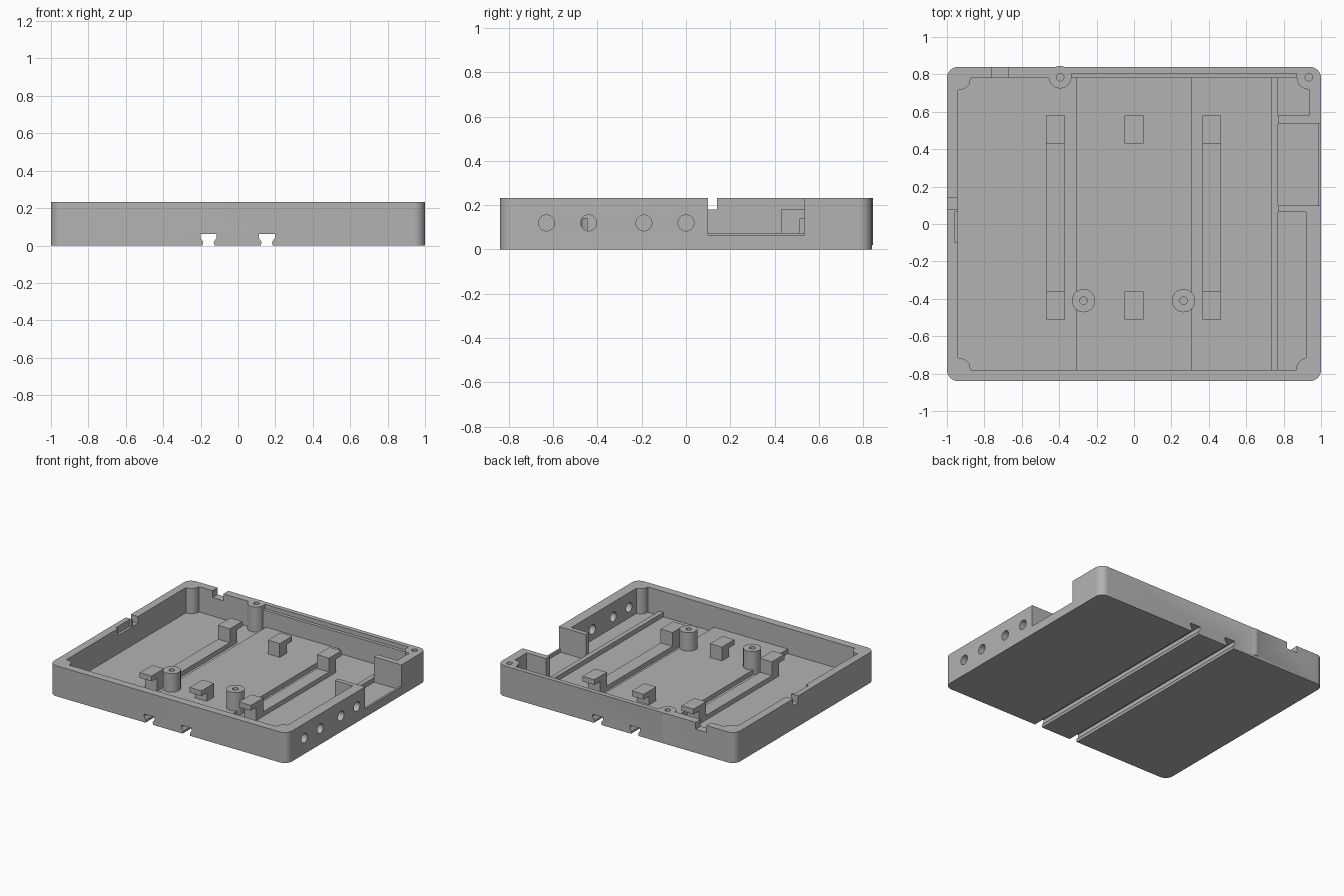
import bpy, bmesh
from mathutils import Matrix, Vector

if "Cube" in bpy.data.objects:
    bpy.data.objects.remove(bpy.data.objects["Cube"], do_unlink=True)

GREY = (0.45, 0.45, 0.45, 1)
mat = bpy.data.materials.new("plain grey")
mat.use_nodes = True
mat.diffuse_color = GREY
mat.node_tree.nodes["Principled BSDF"].inputs["Base Color"].default_value = GREY

TOP, LOW, HIGH = 0.232, 0.04, 0.075   # rim, low floor, raised floor
OVER = 0.4                            # cutters reach above the rim


def finish(name, bm):
    bmesh.ops.recalc_face_normals(bm, faces=bm.faces[:])
    mesh = bpy.data.meshes.new(name)
    bm.to_mesh(mesh)
    bm.free()
    mesh.materials.append(mat)
    ob = bpy.data.objects.new(name, mesh)
    bpy.context.collection.objects.link(ob)
    return ob


def box(name, x0, x1, y0, y1, z0, z1, round_corners=0):
    bm = bmesh.new()
    size = Vector((x1 - x0, y1 - y0, z1 - z0))
    mid = Vector((x0 + x1, y0 + y1, z0 + z1)) / 2
    bmesh.ops.create_cube(bm, size=1, matrix=Matrix.Translation(mid) @ Matrix.Diagonal((*size, 1)))
    if round_corners:
        uprights = [e for e in bm.edges if abs(e.verts[0].co.z - e.verts[1].co.z) > 0.01]
        bmesh.ops.bevel(bm, geom=uprights, offset=round_corners, segments=10,
                        profile=0.5, affect='EDGES')
    return finish(name, bm)


def rod(name, x, y, r, z0, z1):
    bm = bmesh.new()
    bmesh.ops.create_cone(bm, cap_ends=True, segments=40, radius1=r, radius2=r, depth=z1 - z0,
                          matrix=Matrix.Translation((x, y, (z0 + z1) / 2)))
    return finish(name, bm)


def prism_y(name, profile, x, y0, y1):
    """Extrude an x-z profile along y."""
    bm = bmesh.new()
    face = bm.faces.new([bm.verts.new((x + px, y0, pz)) for px, pz in profile])
    new = bmesh.ops.extrude_face_region(bm, geom=[face])["geom"]
    bmesh.ops.translate(bm, vec=(0, y1 - y0, 0),
                        verts=[v for v in new if isinstance(v, bmesh.types.BMVert)])
    return finish(name, bm)


def combine(target, other, op='DIFFERENCE'):
    other.hide_render = True
    mod = target.modifiers.new("bool", 'BOOLEAN')
    mod.operation, mod.solver, mod.object = op, 'EXACT', other
    bpy.context.view_layer.objects.active = target
    bpy.ops.object.modifier_apply(modifier=mod.name)
    bpy.data.objects.remove(other, do_unlink=True)


def cut_box(target, *dims):
    combine(target, box("cutter", *dims))


# Tray shell and its stepped floor
tray = box("tray", -1, 1, -0.84, 0.84, 0, TOP, round_corners=0.06)
cut_box(tray, -0.94, 0.77, -0.78, 0.78, HIGH, OVER)
cut_box(tray, -0.94, -0.31, -0.78, 0.78, LOW, 0.1)
cut_box(tray, 0.31, 0.735, -0.78, 0.78, LOW, 0.1)

# Side bays, separated by two short partitions
cut_box(tray, 0.77, 0.92, -0.78, 0.065, LOW, OVER)
cut_box(tray, 0.77, 0.935, 0.58, 0.78, LOW, OVER)
cut_box(tray, 0.77, 0.985, 0.10, 0.535, LOW, OVER)
cut_box(tray, 0.95, 1.1, 0.10, 0.535, 0.065, OVER)
for y0, y1 in ((-0.78, 0.065), (0.10, 0.535), (0.58, 0.78)):
    cut_box(tray, 0.75, 0.80, y0, y1, HIGH, OVER)

# Ledge on the back wall, rim notches and the shallow rim pocket
cut_box(tray, -0.335, 0.87, 0.76, 0.805, 0.2, OVER)
cut_box(tray, -0.76, -0.67, 0.7, 0.9, 0.18, OVER)
cut_box(tray, -1.1, -0.9, 0.08, 0.14, 0.18, OVER)
cut_box(tray, -0.96, -0.9, -0.10, 0.065, 0.18, OVER)

# Corner bosses and the back wall boss
for x, y in ((-0.933, 0.775), (-0.933, -0.775), (0.925, -0.775), (0.93, 0.778)):
    combine(tray, rod("boss", x, y, 0.058, 0.02, TOP), 'UNION')
combine(tray, rod("boss", -0.395, 0.785, 0.06, 0.02, TOP), 'UNION')
for x in (-0.395, 0.935):
    combine(tray, rod("screw_hole", x, 0.785, 0.02, 0.08, OVER))

# Round ports through the side wall
for y in (-0.63, -0.44, -0.19, 0.0):
    port = rod("port", 0, 0, 0.036, -0.15, 0.15)
    port.data.transform(Matrix.Translation((0.98, y, 0.12)) @ Matrix.Rotation(1.570796, 4, 'Y'))
    combine(tray, port)

# Keyed grooves along the underside
groove = [(-0.032, -0.05), (-0.032, 0), (-0.028, 0.018), (-0.043, 0.04), (-0.043, 0.062)]
groove += [(-x, z) for x, z in reversed(groove)]
for x in (-0.158, 0.154):
    combine(tray, prism_y("groove", groove, x, -1, 1))

parts = [tray]

# Hooked clips in two rows, and the low rails joining the outer pairs
for column, x in (("right", -0.42), ("middle", 0), ("left", 0.415)):
    for row, inner, sign in (("front", -0.36, -1), ("back", 0.43, 1)):
        def span(depth):
            return sorted((inner, inner + sign * depth))
        clip = box(f"clip_{row}_{column}", x - 0.05, x + 0.05, *span(0.085), 0.03, 0.18)
        combine(clip, box("hook", x - 0.05, x + 0.05, *span(0.15), 0.14, 0.18), 'UNION')
        parts.append(clip)
    if x:
        parts.append(box(f"rail_{column}", x - 0.05, x + 0.05, -0.36, 0.43, 0.03, HIGH))

# Free-standing screw posts
for side, x in (("right", -0.27), ("left", 0.265)):
    post = rod(f"post_{side}", x, -0.41, 0.062, 0.03, 0.215)
    combine(post, rod("screw_hole", x, -0.41, 0.02, 0.09, OVER))
    parts.append(post)

# Smooth round walls, crisp edges
bpy.ops.object.select_all(action='DESELECT')
for ob in parts:
    ob.select_set(True)
bpy.context.view_layer.objects.active = tray
bpy.ops.object.shade_smooth_by_angle(angle=0.5)
